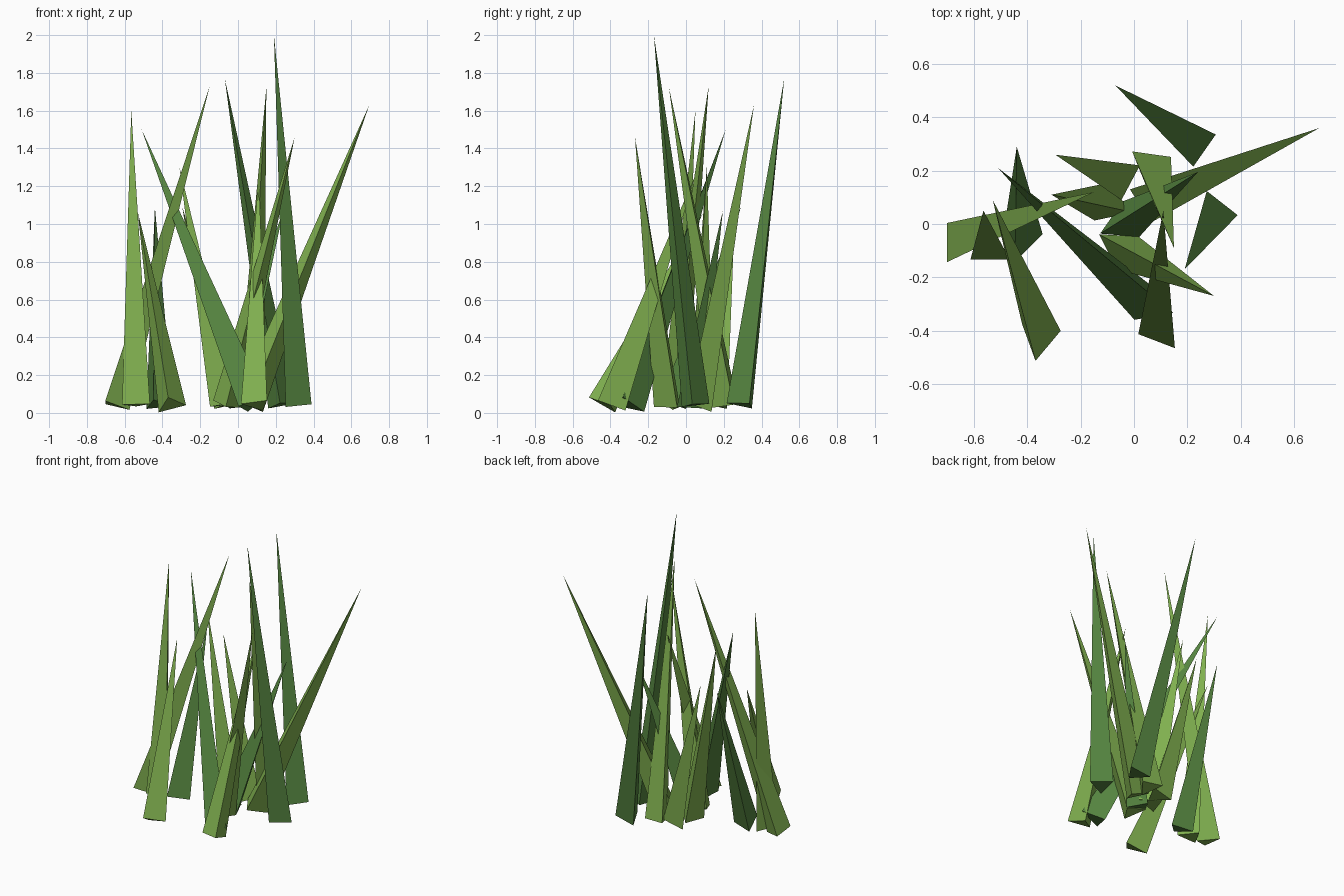
import bpy
import bmesh
from math import cos, sin, radians
from mathutils import Vector

cube = bpy.data.objects.get("Cube")
if cube:
    bpy.data.objects.remove(cube, do_unlink=True)

BLADE_RADIUS = 0.085
BASE_HEIGHT = 0.042


def make_material(name, colour):
    material = bpy.data.materials.new(name)
    material.use_nodes = True
    material.diffuse_color = (*colour, 1)
    shader = material.node_tree.nodes["Principled BSDF"]
    shader.inputs["Base Color"].default_value = (*colour, 1)
    shader.inputs["Roughness"].default_value = 0.9
    return material


light_green = make_material("light_green", (0.22, 0.44, 0.08))
dark_green = make_material("dark_green", (0.09, 0.23, 0.05))


def make_blade(name, material, root, tip, turn):
    """Three-sided spike whose base is square to its leaning axis."""
    root = Vector((*root, BASE_HEIGHT))
    tip = Vector(tip)
    axis = (tip - root).normalized()
    bm = bmesh.new()
    corners = []
    for side in range(3):
        angle = radians(turn + side * 120)
        out = Vector((cos(angle), sin(angle), 0))
        out.z = -out.dot(axis) / axis.z
        corners.append(bm.verts.new(root + out * BLADE_RADIUS))
    point = bm.verts.new(tip)
    bm.faces.new(reversed(corners))
    for side in range(3):
        bm.faces.new((corners[side], corners[(side + 1) % 3], point))
    bmesh.ops.recalc_face_normals(bm, faces=bm.faces)
    mesh = bpy.data.meshes.new(name)
    bm.to_mesh(mesh)
    bm.free()
    mesh.materials.append(material)
    blade = bpy.data.objects.new(name, mesh)
    bpy.context.collection.objects.link(blade)


# Root position, tip position and turn of each light blade
light_blades = [
    ((.06, .09), (.695, .36, 1.63), 152),
    ((.06, .22), (.15, -.09, 1.72), 22),
    ((-.05, .175), (-.295, .26, 1.09), 32),
    ((-.085, .07), (-.31, .11, 1.3), -18),
    ((-.54, -.09), (-.565, .05, 1.6), 90),
    ((-.66, -.07), (-.15, .12, 1.73), 0),
    ((-.355, -.43), (-.53, .09, 1.06), 20),
    ((.1, -.4), (.11, .05, 1.26), -51),
    ((-.06, -.085), (.3, -.27, 1.46), 27),
]

# The same for each dark blade
dark_blades = [
    ((.23, .3), (-.07, .52, 1.77), 25),
    ((.305, .045), (.19, -.17, 2), -8),
    ((.067, -.305), (-.51, .21, 1.5), 100),
    ((-.425, -.06), (-.44, .29, 1.09), 15),
    ((-.05, 0), (.24, .195, 1.07), 85),
]

for number, blade in enumerate(light_blades, start=1):
    make_blade(f"light_grass_blade_{number}", light_green, *blade)
for number, blade in enumerate(dark_blades, start=1):
    make_blade(f"dark_grass_blade_{number}", dark_green, *blade)
